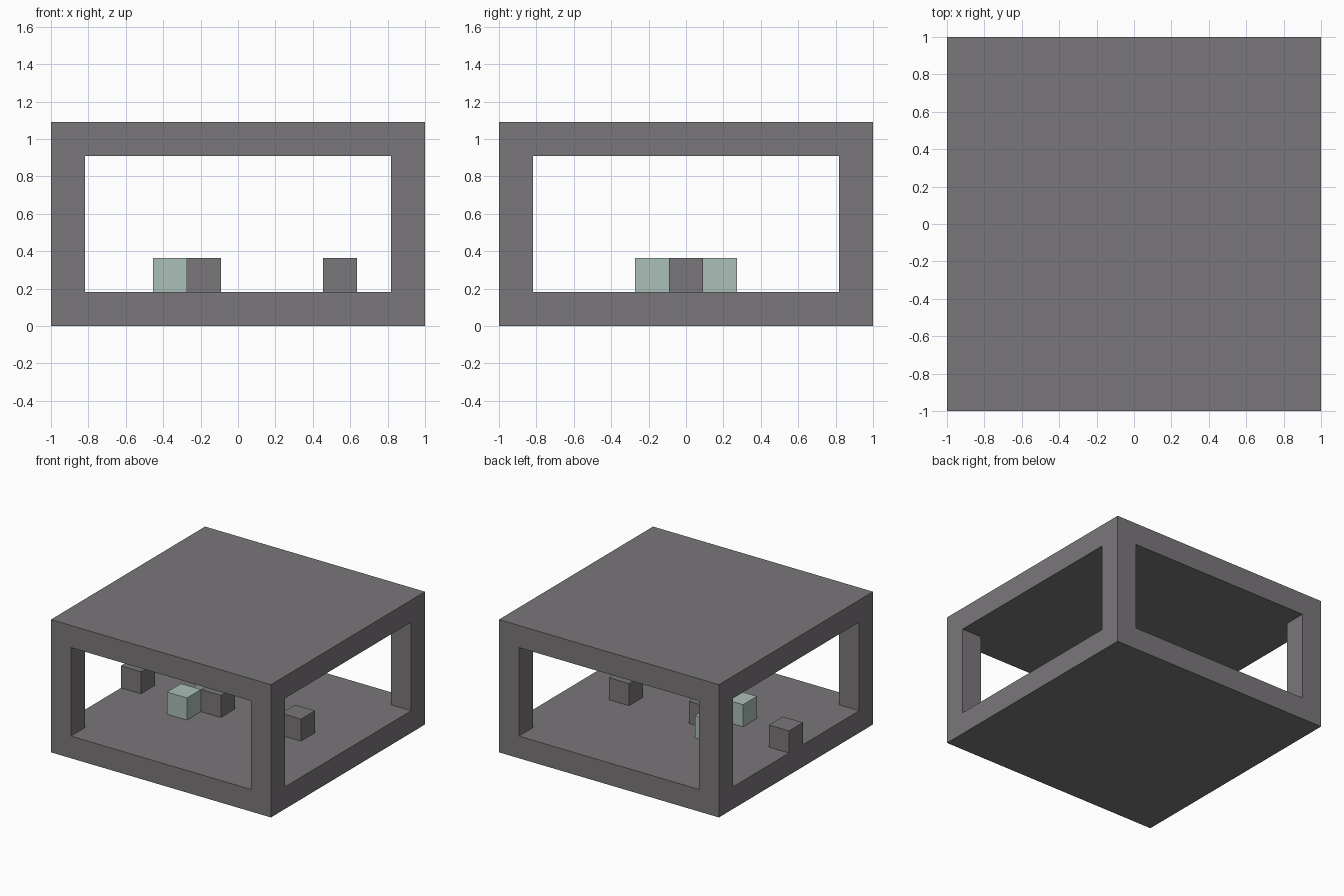
import bpy

U = 2 / 11  # one block; the whole model sits on an 11 x 11 x 6 block lattice

old = bpy.data.objects.get("Cube")
if old:
    bpy.data.objects.remove(old, do_unlink=True)


def material(name, rgb):
    mat = bpy.data.materials.new(name)
    mat.use_nodes = True
    mat.diffuse_color = (*rgb, 1)
    mat.node_tree.nodes["Principled BSDF"].inputs["Base Color"].default_value = (*rgb, 1)
    return mat


stone = material("warm grey stone", (0.195, 0.184, 0.194))
mint = material("pale mint", (0.41, 0.52, 0.475))


def box(name, size, centre, mat):
    """Box with size and centre given in blocks."""
    bpy.ops.mesh.primitive_cube_add(size=1, location=[c * U for c in centre])
    obj = bpy.context.object
    obj.name = obj.data.name = name
    obj.scale = [s * U for s in size]
    bpy.ops.object.transform_apply(location=False, rotation=False, scale=True)
    obj.data.materials.append(mat)
    return obj


# Frame: floor, roof and four corner posts left by two crossing tunnels
frame = box("frame", (11, 11, 6), (0, 0, 3), stone)
for size in ((9, 13, 4), (13, 9, 4)):
    cutter = box("tunnel_cutter", size, (0, 0, 3), stone)
    cutter.hide_render = True
    mod = frame.modifiers.new("tunnel", "BOOLEAN")
    mod.operation = "DIFFERENCE"
    mod.solver = "EXACT"
    mod.object = cutter
    bpy.context.view_layer.objects.active = frame
    bpy.ops.object.modifier_apply(modifier=mod.name)
    bpy.data.objects.remove(cutter, do_unlink=True)

# Small blocks standing on the floor
for name, x, y, mat in (
    ("edge_block", -5, 0, stone),
    ("middle_block", -1, 0, stone),
    ("far_block", 3, 0, stone),
    ("front_mint_block", -2, -1, mint),
    ("back_mint_block", -2, 1, mint),
):
    box(name, (1, 1, 1), (x, y, 1.5), mat)
